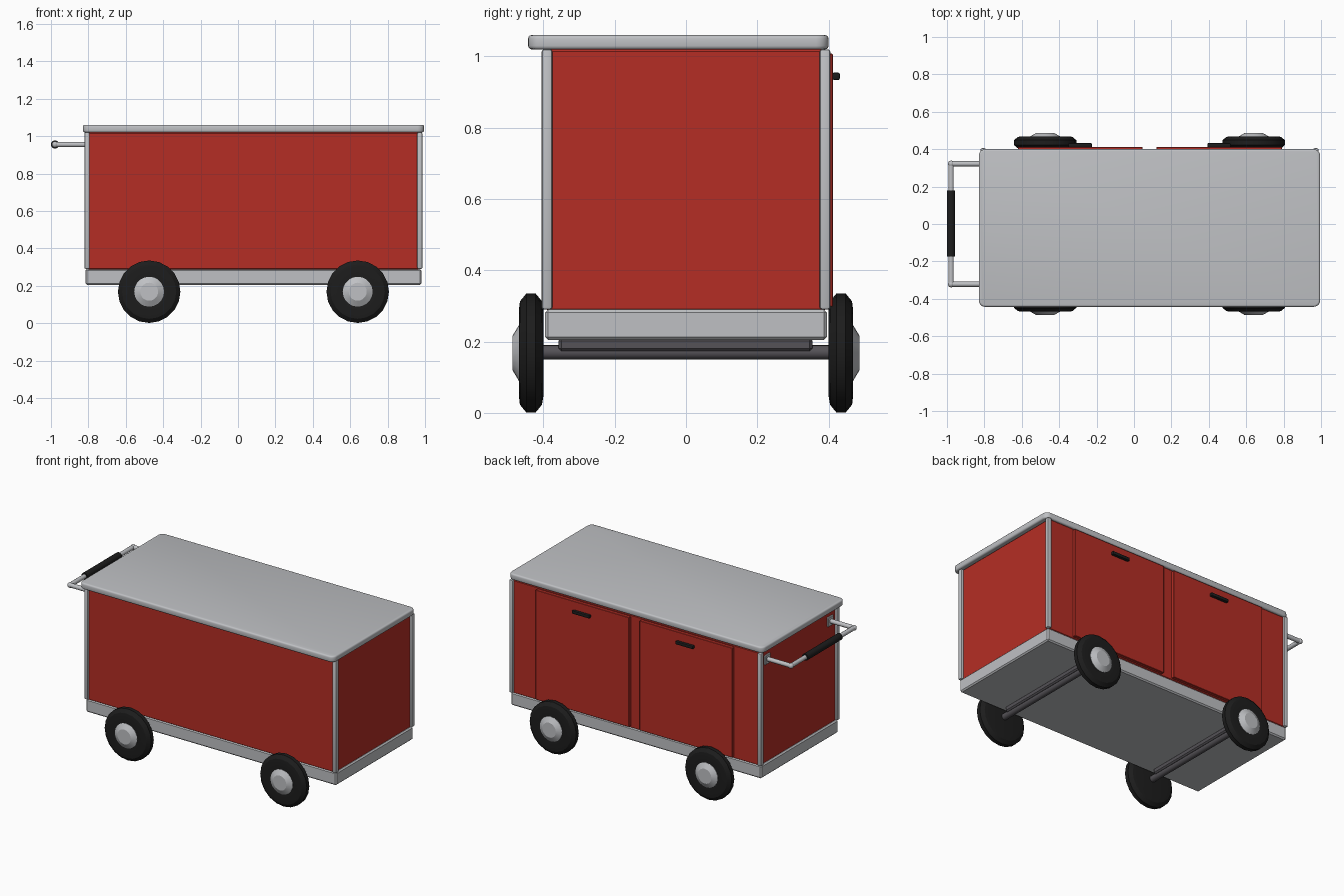
import bpy, bmesh, math
from mathutils import Vector, Matrix

cube = bpy.data.objects.get("Cube")
if cube:
    bpy.data.objects.remove(cube)


def material(name, color, roughness=0.5):
    m = bpy.data.materials.new(name)
    m.use_nodes = True
    m.diffuse_color = (*color, 1)
    bsdf = m.node_tree.nodes["Principled BSDF"]
    bsdf.inputs["Base Color"].default_value = (*color, 1)
    bsdf.inputs["Roughness"].default_value = roughness
    return m


RED = material("red_panel", (0.46, 0.027, 0.018))
GREY = material("light_grey_metal", (0.52, 0.53, 0.55))
DARK = material("dark_grey_steel", (0.09, 0.085, 0.095))
BLACK = material("black_rubber", (0.012, 0.012, 0.012))


def finish(bm, name, mat, angle=35):
    bmesh.ops.recalc_face_normals(bm, faces=bm.faces[:])
    mesh = bpy.data.meshes.new(name)
    bm.to_mesh(mesh)
    bm.free()
    mesh.materials.append(mat)
    mesh.shade_smooth()
    mesh.set_sharp_from_angle(angle=math.radians(angle))
    obj = bpy.data.objects.new(name, mesh)
    bpy.context.collection.objects.link(obj)
    return obj


def box(name, mat, x, y, z, bevel=0.0, segments=1, corner=0.0):
    """Box from (min, max) ranges; corner rounds upright edges first."""
    bm = bmesh.new()
    bmesh.ops.create_cube(bm, size=1)
    for v in bm.verts:
        v.co = Vector(r[0] if c < 0 else r[1] for r, c in zip((x, y, z), v.co))
    if corner:
        upright = [e for e in bm.edges if abs(e.verts[0].co.z - e.verts[1].co.z) > 1e-4]
        bmesh.ops.bevel(bm, geom=upright, offset=corner, segments=5, profile=0.5, affect='EDGES')
    if bevel:
        sharp = [e for e in bm.edges if e.calc_face_angle(0) > 0.6]
        bmesh.ops.bevel(bm, geom=sharp, offset=bevel, segments=segments, profile=0.5, affect='EDGES')
    return finish(bm, name, mat)


def rod(name, mat, start, end, radius, sides=16):
    a, b = Vector(start), Vector(end)
    bm = bmesh.new()
    turn = (b - a).to_track_quat('Z', 'Y').to_matrix().to_4x4()
    bmesh.ops.create_cone(bm, cap_ends=True, segments=sides, radius1=radius, radius2=radius,
                          depth=(b - a).length, matrix=Matrix.Translation((a + b) / 2) @ turn)
    return finish(bm, name, mat)


def lathe(name, mat, profile, x, z, side, sides, angle):
    """Spin (radius, y) points about a wheel axis; side mirrors in y."""
    bm = bmesh.new()
    verts = [bm.verts.new((x + r, side * y, z)) for r, y in profile]
    edges = [bm.edges.new(pair) for pair in zip(verts, verts[1:])]
    bmesh.ops.spin(bm, geom=verts + edges, cent=(x, 0, z), axis=(0, 1, 0),
                   angle=math.tau, steps=sides)
    bmesh.ops.remove_doubles(bm, verts=bm.verts[:], dist=1e-4)
    return finish(bm, name, mat, angle)


# Cabinet: chassis, red body and lid
box("chassis", GREY, (-0.815, 0.98), (-0.395, 0.395), (0.205, 0.29), 0.008)
box("cabinet_body", RED, (-0.805, 0.97), (-0.392, 0.392), (0.285, 1.02), 0.006)
box("lid", GREY, (-0.83, 0.995), (-0.443, 0.4), (1.02, 1.06), 0.01, 3, corner=0.035)

# Corner posts
for x, end in ((-0.807, "right"), (0.972, "left")):
    for y, face in ((-0.39, "front"), (0.39, "back")):
        box(f"corner_post_{face}_{end}", GREY, (x - 0.014, x + 0.014),
            (y - 0.015, y + 0.015), (0.29, 1.02), 0.007, 2)

# Back doors with pull handles
for x0, x1, end in ((-0.62, 0.045, "right"), (0.12, 0.79, "left")):
    mid = (x0 + x1) / 2
    box(f"door_{end}", RED, (x0, x1), (0.385, 0.412), (0.298, 1.008), 0.002)
    box(f"door_handle_{end}", BLACK, (mid - 0.063, mid + 0.063),
        (0.411, 0.432), (0.934, 0.955), 0.005, 2)

# Push handle
for side, end in ((-1, "front"), (1, "back")):
    y = side * 0.322
    box(f"handle_mount_{end}", GREY, (-0.815, -0.8),
        (y - 0.028, y + 0.028), (0.925, 0.985), 0.003)
    rod(f"handle_arm_{end}", GREY, (-0.81, y, 0.955), (-0.978, y, 0.955), 0.014)
    bm = bmesh.new()
    bmesh.ops.create_uvsphere(bm, u_segments=16, v_segments=8, radius=0.017,
                              matrix=Matrix.Translation((-0.978, y, 0.955)))
    finish(bm, f"handle_elbow_{end}", GREY)
rod("handle_bar", GREY, (-0.978, -0.322, 0.955), (-0.978, 0.322, 0.955), 0.014)
rod("handle_grip", BLACK, (-0.978, -0.175, 0.955), (-0.978, 0.178, 0.955), 0.022)

# Axles and wheels
TIRE = ((0, 0.4), (0.12, 0.4), (0.145, 0.404), (0.167, 0.422), (0.167, 0.448),
        (0.145, 0.466), (0.12, 0.469), (0.078, 0.466), (0, 0.466))
HUB = ((0, 0.44), (0.08, 0.44), (0.08, 0.468), (0.048, 0.487), (0, 0.487))
for x, end in ((-0.475, "right"), (0.64, "left")):
    rod(f"axle_{end}", DARK, (x, -0.41, 0.17), (x, 0.41, 0.17), 0.02)
    box(f"axle_beam_{end}", DARK, (x - 0.03, x + 0.03), (-0.358, 0.355), (0.173, 0.21), 0.008)
    for side, face in ((-1, "front"), (1, "back")):
        lathe(f"tire_{face}_{end}", BLACK, TIRE, x, 0.168, side, 20, 25)
        lathe(f"hub_{face}_{end}", GREY, HUB, x, 0.168, side, 20, 25)
